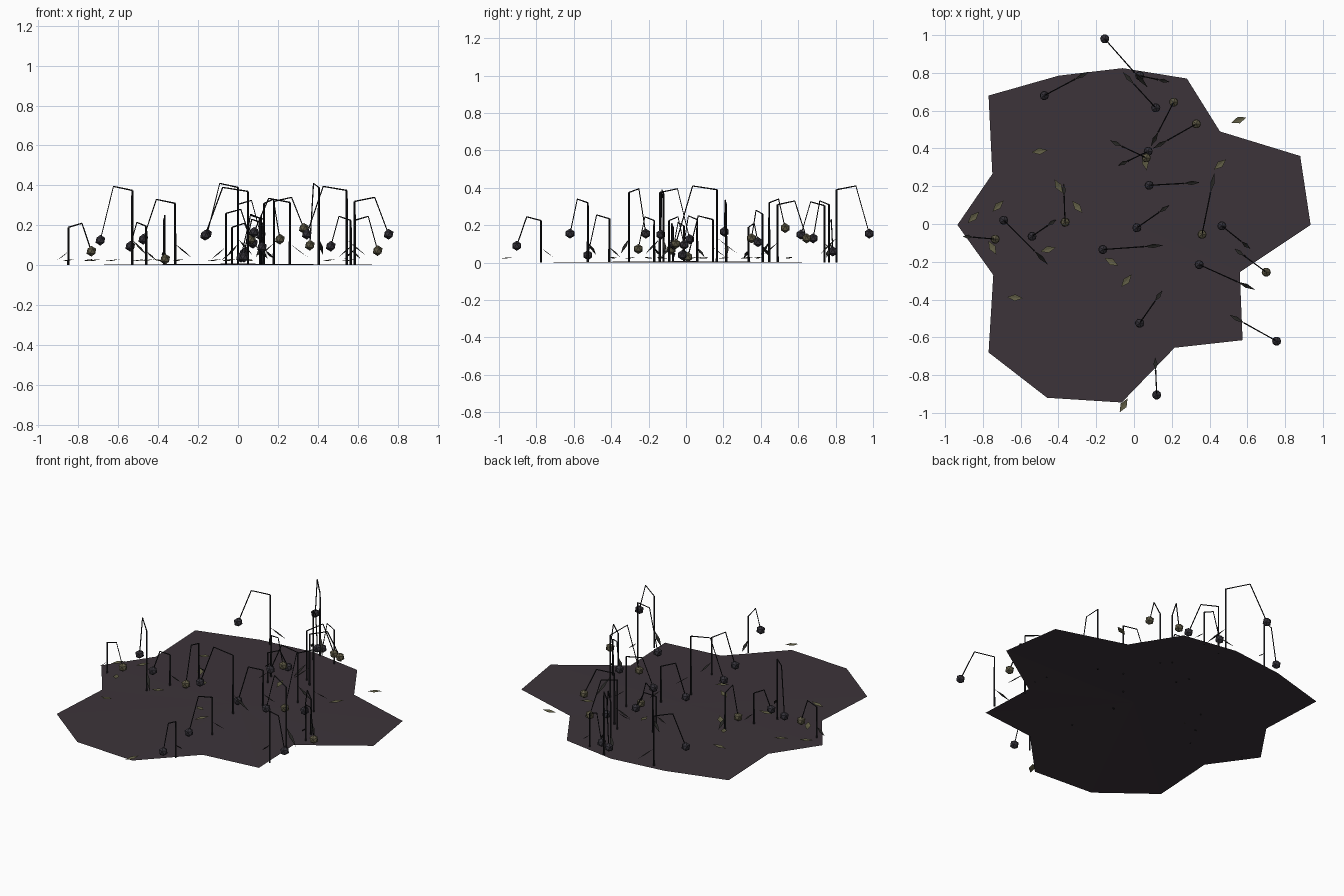
import bpy, bmesh, math
from mathutils import Vector, Matrix

if "Cube" in bpy.data.objects:
    bpy.data.objects.remove(bpy.data.objects["Cube"])


def material(name, rgb):
    m = bpy.data.materials.new(name)
    m.diffuse_color = (*rgb, 1)
    m.use_nodes = True
    m.node_tree.nodes["Principled BSDF"].inputs["Base Color"].default_value = m.diffuse_color
    return m


SOIL = material("dark soil", (0.045, 0.034, 0.042))
STEM = material("black stem", (0.009, 0.009, 0.011))
LEAF = material("dark leaf", (0.018, 0.018, 0.016))
DARK = material("charcoal bulb", (0.034, 0.031, 0.040))
OLIVE = material("olive bulb", (0.110, 0.098, 0.058))
FALLEN = material("olive fallen leaf", (0.115, 0.108, 0.058))


def finish(bm, name, mat):
    me = bpy.data.meshes.new(name)
    bm.to_mesh(me)
    bm.free()
    me.materials.append(mat)
    ob = bpy.data.objects.new(name, me)
    bpy.context.collection.objects.link(ob)
    return ob


def rod(bm, a, b, r1, r2, sides=4):
    """Thin tapered rod between two points."""
    a, b = Vector(a), Vector(b)
    d = b - a
    rot = d.to_track_quat('Z', 'Y').to_matrix().to_4x4()
    bmesh.ops.create_cone(bm, cap_ends=True, segments=sides, radius1=r1, radius2=r2,
                          depth=d.length, matrix=Matrix.Translation((a + b) / 2) @ rot)


def blade(bm, base, tip, width, sag):
    """Four-sided leaf with a folded middle."""
    base, tip = Vector(base), Vector(tip)
    d = tip - base
    side = Vector((-d.y, d.x, 0)).normalized() * width / 2
    mid = base + d * 0.5
    b, t = bm.verts.new(base), bm.verts.new(tip)
    l, r = bm.verts.new(mid + side), bm.verts.new(mid - side)
    c = bm.verts.new(mid - Vector((0, 0, sag)))
    for f in ((b, c, l), (c, t, l), (b, r, c), (c, r, t)):
        bm.faces.new(f)


# Ground patch: shallow fan with a jagged rim
rim = [(-.77, .68), (-.40, .785), (-.06, .825), (.28, .77), (.455, .49), (.88, .36),
       (.935, -.005), (.56, -.255), (.575, -.615), (.215, -.655), (-.065, -.945),
       (-.46, -.92), (-.77, -.68), (-.745, -.27), (-.935, -.005), (-.75, .265)]
bm = bmesh.new()
centre = bm.verts.new((0, 0, .008))
ring = [bm.verts.new((x, y, 0)) for x, y in rim]
for i in range(len(ring)):
    bm.faces.new((centre, ring[(i + 1) % len(ring)], ring[i]))
finish(bm, "ground_patch", SOIL)

# Drooping flowers: base x, base y, bulb x, bulb y, bulb z, highest z
dark_flowers = [
    (0, .805, -.155, .98, .155, .41), (.125, .765, .03, .785, .06, .23),
    (0, .74, .115, .615, .15, .325), (-.315, .765, -.475, .68, .13, .33),
    (-.03, .335, .075, .385, .11, .21), (.26, .215, .08, .205, .165, .335),
    (.13, .06, .015, -.02, .04, .25), (-.46, -.01, -.54, -.065, .095, .215),
    (-.53, -.14, -.69, .02, .125, .395), (.05, -.12, -.165, -.135, .15, .39),
    (.11, -.41, .03, -.525, .04, .255), (.115, -.775, .12, -.905, .09, .245),
    (.565, -.09, .465, -.01, .095, .245), (.545, -.305, .345, -.215, .155, .395),
    (.585, -.525, .755, -.62, .155, .34)]
olive_flowers = [
    (.13, .49, .21, .645, .13, .33), (.18, .445, .33, .53, .185, .34),
    (-.06, .41, .065, .35, .13, .28), (-.37, .145, -.365, .01, .03, .25),
    (-.85, -.07, -.735, -.08, .07, .21), (.585, -.17, .70, -.255, .073, .245),
    (.405, .165, .36, -.055, .10, .41)]

stems, leaves = bmesh.new(), bmesh.new()
for flowers, name, mat in ((dark_flowers, "dark_bulbs", DARK),
                           (olive_flowers, "olive_bulbs", OLIVE)):
    bulbs = bmesh.new()
    for bx, by, fx, fy, fz, h in flowers:
        foot, bulb = Vector((bx, by, 0)), Vector((fx, fy, fz))
        reach = Vector((fx - bx, fy - by, 0))
        top = foot + Vector((0, 0, h - .02))
        apex = foot + reach * .59 + Vector((0, 0, h))
        # upright stem, short arm, hanging stalk
        rod(stems, foot, top, .006, .005)
        rod(stems, top, apex, .0035, .003)
        rod(stems, apex, bulb, .003, .003)
        bmesh.ops.create_icosphere(bulbs, subdivisions=1, radius=.027,
                                   matrix=Matrix.Translation(bulb))
        # little leaf behind the stem
        out = reach.normalized()
        blade(leaves, foot + Vector((0, 0, .32 * h)) - out * .002,
              foot - out * .09 * h / .4 * 1.2 + Vector((0, 0, .12 * h)) * 1.0,
              .022, .004)
    finish(bulbs, name, mat)
finish(stems, "flower_stems", STEM)
finish(leaves, "stem_leaves", LEAF)

# Fallen leaves: x, y, heading in degrees
fallen = [(.555, .55, 20), (.455, .315, 40), (-.5, .385, 8), (-.4, .2, 120), (-.3, .09, -50),
          (-.72, .095, 45), (-.85, .035, 45), (-.75, -.125, -60), (-.455, -.135, 15),
          (-.12, -.2, -30), (-.04, -.3, 50), (-.63, -.39, -5), (-.055, -.96, 60),
          (.06, .325, 100)]
bm = bmesh.new()
for x, y, a in fallen:
    c = Vector((x, y, .026))
    d = Vector((math.cos(math.radians(a)), math.sin(math.radians(a)), .12)) * .042
    blade(bm, c - d, c + d, .036, .004)
finish(bm, "fallen_leaves", FALLEN)

# Faces of the ground should look upward
for name in ("ground_patch", "fallen_leaves"):
    me = bpy.data.objects[name].data
    b = bmesh.new()
    b.from_mesh(me)
    b.normal_update()
    bmesh.ops.reverse_faces(b, faces=[f for f in b.faces if f.normal.z < 0])
    b.to_mesh(me)
    b.free()
